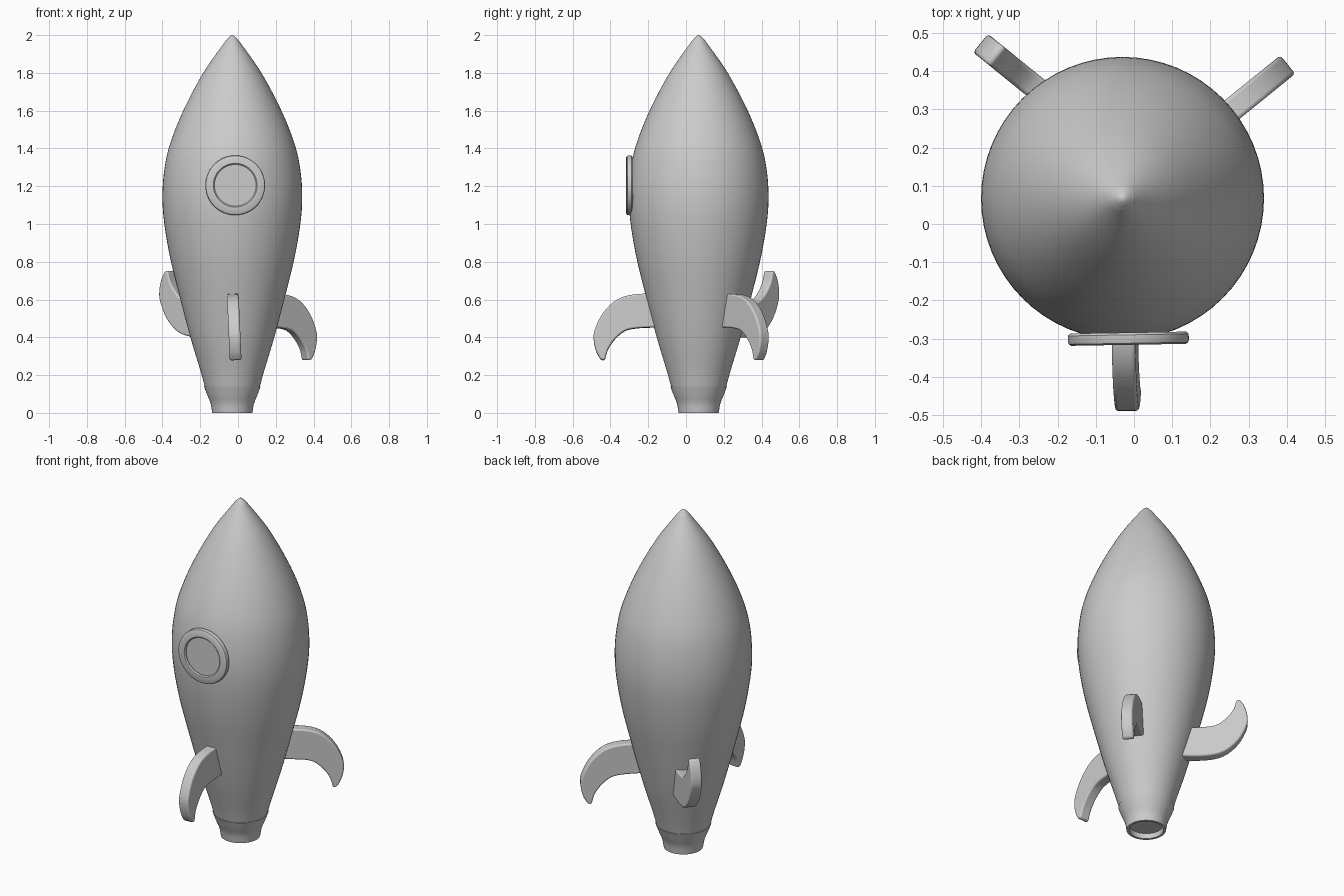
import bpy, bmesh
from math import radians, sin, cos, pi
from mathutils import Vector

if "Cube" in bpy.data.objects:
    bpy.data.objects.remove(bpy.data.objects["Cube"])

AX, AY = -0.03, 0.067   # rocket axis


def spline(pts, n=6):
    """Smooth open curve through the given 2D points."""
    p = [Vector(q) for q in pts]
    p = [2 * p[0] - p[1]] + p + [2 * p[-1] - p[-2]]
    out = []
    for i in range(1, len(p) - 2):
        a, b, c, d = p[i - 1:i + 3]
        for k in range(n):
            t = k / n
            out.append(0.5 * (2 * b + (c - a) * t + (2 * a - 5 * b + 4 * c - d) * t * t
                              + (3 * b - a - 3 * c + d) * t ** 3))
    return out + [p[-2]]


def finish(name, bm, loc, rot=(0, 0, 0), angle=35):
    bmesh.ops.recalc_face_normals(bm, faces=bm.faces)
    me = bpy.data.meshes.new(name)
    bm.to_mesh(me)
    bm.free()
    ob = bpy.data.objects.new(name, me)
    bpy.context.collection.objects.link(ob)
    ob.location, ob.rotation_euler = loc, rot
    bpy.ops.object.select_all(action='DESELECT')
    ob.select_set(True)
    bpy.context.view_layer.objects.active = ob
    bpy.ops.object.shade_smooth_by_angle(angle=radians(angle))
    return ob


def lathe(name, profile, loc, rot=(0, 0, 0), seg=64, closed=False):
    """Spin an (r, z) profile around local z."""
    bm = bmesh.new()
    rings = [[bm.verts.new((r * cos(2 * pi * i / seg), r * sin(2 * pi * i / seg), z))
              for i in range(seg)] for r, z in profile]
    pairs = list(zip(rings, rings[1:])) + ([(rings[-1], rings[0])] if closed else [])
    for a, b in pairs:
        for i in range(seg):
            j = (i + 1) % seg
            bm.faces.new((a[i], a[j], b[j], b[i]))
    bmesh.ops.remove_doubles(bm, verts=bm.verts, dist=1e-5)
    return finish(name, bm, loc, rot)


# Hull
hull = spline([(0.146, 0.14), (0.168, 0.22), (0.222, 0.4), (0.28, 0.62), (0.329, 0.82),
               (0.36, 1.0), (0.37, 1.14), (0.361, 1.28), (0.331, 1.42), (0.26, 1.6),
               (0.154, 1.8), (0.046, 1.955), (0.022, 1.985)])
lathe("hull", hull + [Vector((0.01, 1.996)), Vector((0, 2))], (AX, AY, 0))

# Nozzle with recessed opening
nozzle = spline([(0.15, 0.14), (0.133, 0.095), (0.115, 0.05), (0.106, 0.0)], 4)
lathe("nozzle", [(0, 0.14)] + [tuple(v) for v in nozzle]
      + [(0.092, 0), (0.09, 0.03), (0, 0.03)], (AX, AY, 0))

# Porthole rim and glass, facing the front
facing = (radians(90), 0, radians(1))
lathe("window_rim", [(0.11, 0), (0.11, 0.026), (0.116, 0.032), (0.15, 0.032),
                     (0.156, 0.028), (0.158, 0.022), (0.158, 0.006), (0.152, 0)],
      (-0.015, -0.284, 1.205), facing, closed=True)
lathe("window_glass", [(0, 0), (0.112, 0), (0.112, 0.021), (0, 0.021)],
      (-0.015, -0.284, 1.205), facing)

# Curved fins: (radial distance, height about fin centre)
outer = spline([(0.17, 0.18), (0.33, 0.178), (0.43, 0.15), (0.505, 0.08), (0.55, -0.01),
                (0.555, -0.07), (0.54, -0.13), (0.517, -0.17)], 4)
inner = spline([(0.497, -0.172), (0.475, -0.105), (0.42, -0.038), (0.35, -0.005),
                (0.17, 0.005)], 4)


def fin(name, loc, heading, roll=0, half=0.031):
    bm = bmesh.new()
    face = bm.faces.new([bm.verts.new((v.x, -half, v.y)) for v in outer + inner])
    ext = bmesh.ops.extrude_face_region(bm, geom=[face])
    bmesh.ops.translate(bm, vec=(0, 2 * half, 0),
                        verts=[g for g in ext["geom"] if isinstance(g, bmesh.types.BMVert)])
    ob = finish(name, bm, loc, (radians(roll), 0, radians(heading)), 40)
    bev = ob.modifiers.new("bevel", 'BEVEL')
    bev.width, bev.segments, bev.limit_method = 0.009, 3, 'ANGLE'
    bev.angle_limit = radians(45)
    # keep the bevel ahead of the smoothing
    ob.modifiers.move(len(ob.modifiers) - 1, 0)


fin("front_fin", (-0.02, AY, 0.45), -90, 2.5)
fin("right_fin", (AX, AY, 0.45), 39)
fin("left_fin", (0.031, 0.123, 0.58), 141, 180)   # mounted upside down
